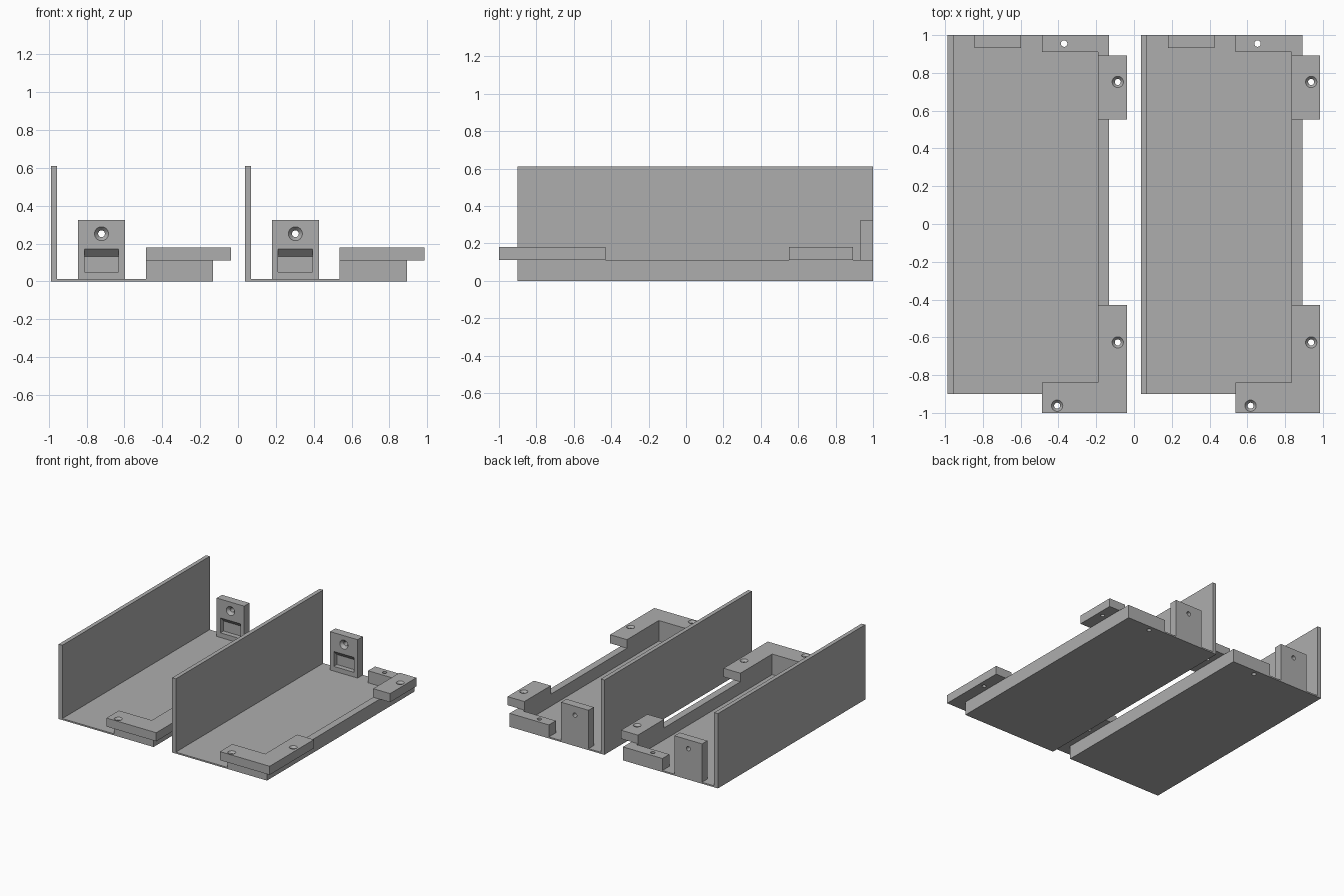
import bpy, bmesh, math
from mathutils import Matrix, Vector

if "Cube" in bpy.data.objects:
    bpy.data.objects.remove(bpy.data.objects["Cube"])

PITCH = 1.024          # spacing between the two trays
grey = bpy.data.materials.new("plain grey")
grey.diffuse_color = (0.42, 0.42, 0.42, 1)
grey.use_nodes = True
grey.node_tree.nodes["Principled BSDF"].inputs["Base Color"].default_value = grey.diffuse_color


def finish(bm, name):
    bmesh.ops.recalc_face_normals(bm, faces=bm.faces)
    me = bpy.data.meshes.new(name)
    bm.to_mesh(me)
    bm.free()
    me.materials.append(grey)
    ob = bpy.data.objects.new(name, me)
    bpy.context.collection.objects.link(ob)
    return ob


def prism(name, outline, axis, lo, hi):
    """Extrude a 2D outline along x, y or z."""
    place = {"x": lambda a, b, t: (t, a, b),
             "y": lambda a, b, t: (a, t, b),
             "z": lambda a, b, t: (a, b, t)}[axis]
    bm = bmesh.new()
    face = bm.faces.new([bm.verts.new(place(a, b, lo)) for a, b in outline])
    ext = bmesh.ops.extrude_face_region(bm, geom=[face])
    step = Vector(place(0, 0, hi - lo))
    bmesh.ops.translate(bm, vec=step,
                        verts=[v for v in ext["geom"] if isinstance(v, bmesh.types.BMVert)])
    return finish(bm, name)


def rect(a0, a1, b0, b1):
    return [(a0, b0), (a1, b0), (a1, b1), (a0, b1)]


def screw_hole(pos, bore, head, length, turn=Matrix()):
    """Cutter: bore running down from pos, with a conical countersink."""
    rings = [(head, 0.01), (head, 0), (bore, -(head - bore) * 1.2), (bore, -length)]
    n = 32
    bm = bmesh.new()
    loops = [[bm.verts.new((r * math.cos(i * math.tau / n), r * math.sin(i * math.tau / n), z))
              for i in range(n)] for r, z in rings]
    for a, b in zip(loops, loops[1:]):
        for i in range(n):
            bm.faces.new((a[i], a[(i + 1) % n], b[(i + 1) % n], b[i]))
    bm.faces.new(loops[0])
    bm.faces.new(loops[-1])
    bm.transform(Matrix.Translation(pos) @ turn)
    return finish(bm, "cutter")


def cut(ob, *cutters):
    """Subtract the cutters and bake the result."""
    for c in cutters:
        m = ob.modifiers.new("cut", "BOOLEAN")
        m.operation, m.solver, m.object = "DIFFERENCE", "EXACT", c
    bpy.context.view_layer.update()
    deps = bpy.context.evaluated_depsgraph_get()
    me = bpy.data.meshes.new_from_object(ob.evaluated_get(deps))
    ob.modifiers.clear()
    ob.data = me
    for c in cutters:
        bpy.data.objects.remove(c)


# Tray: tall left wall, thin floor and low right rail in one section
L, R = -0.988, -0.132
tray = prism("tray", [(L, 0), (R, 0), (R, 0.11), (-0.19, 0.11), (-0.19, 0.012),
                      (-0.955, 0.012), (-0.955, 0.61), (L, 0.61)], "y", -0.9, 1)
cut(tray, screw_hole((-0.37, 0.955, 0.2), 0.017, 0.017, 0.4))

# Block on the floor at the back, with a plain vertical hole
back_block = prism("back_block", rect(-0.487, -0.19, 0.91, 1), "z", 0.012, 0.11)
cut(back_block, screw_hole((-0.37, 0.955, 0.2), 0.017, 0.017, 0.4))

# Front riser carrying the L-shaped corner mount
riser = prism("front_riser", rect(-0.487, -0.19, -0.9, -0.84), "z", 0.012, 0.11)
corner = prism("corner_mount", [(-0.487, -1), (-0.038, -1), (-0.038, -0.43), (-0.19, -0.43),
                                (-0.19, -0.84), (-0.487, -0.84)], "z", 0.11, 0.18)
cut(corner, screw_hole((-0.407, -0.962, 0.18), 0.016, 0.03, 0.2),
    screw_hole((-0.086, -0.627, 0.18), 0.016, 0.03, 0.2))

# Side tab near the back
tab = prism("side_tab", rect(-0.19, -0.038, 0.552, 0.892), "z", 0.11, 0.18)
cut(tab, screw_hole((-0.086, 0.752, 0.18), 0.016, 0.03, 0.2))

# Upright bracket with a countersunk hole and a slope-topped pocket
bracket = prism("upright_bracket", rect(-0.845, -0.597, 0.012, 0.325), "y", 0.932, 1)
pocket = prism("cutter", [(0.922, 0.05), (0.972, 0.05), (0.972, 0.132),
                          (0.932, 0.172), (0.922, 0.172)], "x", -0.812, -0.63)
cut(bracket, pocket, screw_hole((-0.721, 0.932, 0.252), 0.018, 0.037, 0.2,
                                Matrix.Rotation(math.pi / 2, 4, "X")))

# Smooth the hole walls and repeat everything as the right-hand tray
for ob in (tray, back_block, riser, corner, tab, bracket):
    bpy.ops.object.select_all(action="DESELECT")
    ob.select_set(True)
    bpy.context.view_layer.objects.active = ob
    bpy.ops.object.shade_smooth_by_angle(angle=math.radians(30))
    twin = ob.copy()
    twin.name = ob.name + "_right"
    twin.location.x += PITCH
    bpy.context.collection.objects.link(twin)
